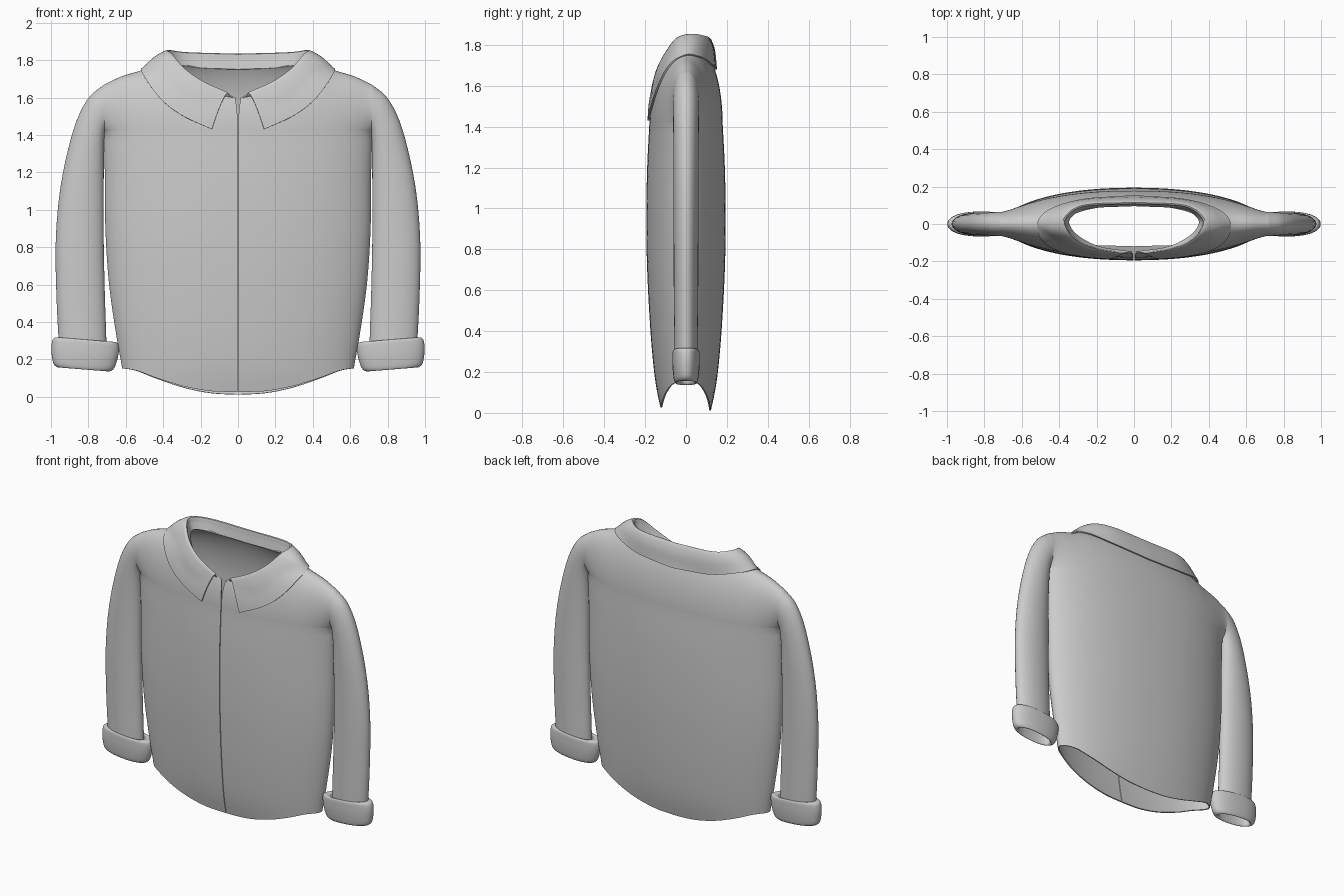
import bpy, bmesh, math
from mathutils import Vector

if "Cube" in bpy.data.objects:
    bpy.data.objects.remove(bpy.data.objects["Cube"])

PIT, ARM = 1.42, 0.715      # armpit height, armhole x


def smooth(keys, t):
    """Cubic interpolation through (t, value, ...) keys."""
    n = len(keys)
    t = min(max(t, keys[0][0]), keys[-1][0])
    i = 0
    while i < n - 2 and t > keys[i + 1][0]:
        i += 1
    val = lambda k: Vector(keys[k][1:] + (0,) * (4 - len(keys[k])))

    def slope(k):
        a, b = max(k - 1, 0), min(k + 1, n - 1)
        return (val(b) - val(a)) / (keys[b][0] - keys[a][0])
    d = keys[i + 1][0] - keys[i][0]
    s = (t - keys[i][0]) / d
    return (val(i) * (2*s**3 - 3*s*s + 1) + slope(i) * d * (s**3 - 2*s*s + s)
            + val(i + 1) * (3*s*s - 2*s**3) + slope(i + 1) * d * (s**3 - s*s))


def path(points, f):
    keys = [(i,) + tuple(p) for i, p in enumerate(points)]
    return smooth(keys, f * (len(points) - 1))


def add_grid(bm, rows, closed=False):
    vs = [[bm.verts.new(p) for p in r] for r in rows]
    for a, b in zip(vs, vs[1:]):
        m = len(a)
        for j in range(m if closed else m - 1):
            k = (j + 1) % m
            bm.faces.new((a[j], a[k], b[k], b[j]))


def finish(bm, name, thick=0.0):
    bmesh.ops.remove_doubles(bm, verts=bm.verts, dist=0.0008)
    bmesh.ops.dissolve_degenerate(bm, edges=bm.edges, dist=0.0001)
    bmesh.ops.recalc_face_normals(bm, faces=bm.faces)
    me = bpy.data.meshes.new(name)
    bm.to_mesh(me)
    bm.free()
    ob = bpy.data.objects.new(name, me)
    bpy.context.collection.objects.link(ob)
    mir = ob.modifiers.new("mirror", 'MIRROR')
    mir.merge_threshold = 0.0008
    if thick:
        sol = ob.modifiers.new("cloth", 'SOLIDIFY')
        sol.thickness, sol.offset = thick, 0
    bpy.ops.object.select_all(action='DESELECT')
    ob.select_set(True)
    bpy.context.view_layer.objects.active = ob
    bpy.ops.object.convert(target='MESH')
    bpy.ops.object.shade_smooth_by_angle(angle=math.radians(40))
    return ob


# Torso outline, depth, hem and neckline
WIDTH = [(0, .60), (.15, .615), (.3, .642), (.6, .685), (.9, .705), (1.2, .708), (PIT, ARM)]
DEPTH = [(0, .115), (.1, .137), (.2, .152), (.4, .17), (.7, .186), (.95, .19), (1.2, .186), (PIT, .175)]
HEM = [(0, .012), (.15, .02), (.3, .05), (.45, .10), (.55, .14), (.63, .155)]
SHOULDER = [(.38, 1.785), (.45, 1.77), (.52, 1.74), (.62, 1.71), (ARM, 1.665)]
NECK = {-1: [(0, 1.60), (.1, 1.61), (.2, 1.64), (.3, 1.71)] + SHOULDER,
        1: [(0, 1.755), (.2, 1.76), (.3, 1.775)] + SHOULDER}
NECK_Y = {-1: .15, 1: .105}


def lens(u):
    return max(0, 1 - u**2.2)**.57


def upper_y(x, w, side):
    """Half thickness of the chest above the armpit line."""
    u = min(x / ARM, 1)
    base = .175 * lens(u)
    n = NECK_Y[side] * math.sqrt(max(0, 1 - (x / .38)**2))
    return math.sqrt(max(0, base**2 * (1 - w*w) + u**6 * 4*w*(1 - w) * .06**2 + (n * w)**2))


def torso_rows(side):
    us = [math.sin(i / 28 * math.pi / 2) for i in range(29)]
    rows = []
    for i in range(24):
        row = []
        for u in us:
            hem = smooth(HEM, u * .62)[0] + (.015 if side < 0 else 0) * (1 - u)
            z = hem + (PIT - hem) * i / 24
            x = u * smooth(WIDTH, z)[0]
            gap = .002 * max(0, 1 - 4*u) if side < 0 else 0
            row.append((x + gap, side * smooth(DEPTH, z)[0] * lens(u), z))
        rows.append(row)
    for i in range(17):
        w = (1 - math.cos(math.pi * i / 16)) / 2
        row = []
        for u in us:
            x = u * ARM
            z = PIT + w * (smooth(NECK[side], x)[0] - PIT)
            gap = (.002 + .014 * w**3) * max(0, 1 - 4*u) if side < 0 else 0
            row.append((x + gap, side * upper_y(x, w, side), z))
        rows.append(row)
    return rows


# Sleeve edges from armhole to wrist
INNER = [(ARM, PIT), (.718, 1.385), (.721, 1.28), (.722, 1.08), (.722, .83), (.716, .55), (.708, .3), (.71, .2)]
OUTER = [(ARM, 1.665), (.80, 1.59), (.875, 1.43), (.942, 1.14), (.97, .845), (.967, .55), (.955, .3), (.95, .2)]


def sleeve_rows(side):
    rows = []
    for i in range(33):
        a, b = path(INNER, i / 32), path(OUTER, i / 32)
        row = []
        for j in range(17):
            w = (1 - math.cos(math.pi * j / 16)) / 2
            p = a.lerp(b, w)
            row.append((p.x, side * (.06 - .006 * i / 32) * math.sqrt(max(0, 4*w*(1 - w))), p.y))
        rows.append(row)
    return rows


bm = bmesh.new()
for side in (-1, 1):
    add_grid(bm, torso_rows(side))
    add_grid(bm, sleeve_rows(side))
finish(bm, "shirt_body", .008)

# Folded collar: stand base, fold line and outer edge, from front to back
BASE = [(.012, -.15, 1.595), (.17, -.128, 1.63), (.27, -.085, 1.69), (.335, -.03, 1.76),
        (.345, .03, 1.775), (.25, .085, 1.76), (0, .10, 1.75)]
FOLD = [(.062, -.158, 1.62), (.19, -.14, 1.68), (.29, -.105, 1.75), (.36, -.045, 1.83),
        (.375, .03, 1.85), (.27, .10, 1.838), (0, .115, 1.83)]
EDGE = [(.14, -.168, 1.43), (.30, -.155, 1.505), (.42, -.115, 1.60), (.515, -.02, 1.74),
        (.46, .07, 1.74), (.27, .13, 1.70), (0, .147, 1.68)]


def clear_body(p):
    """Keep the collar just outside the chest surface."""
    side = -1 if p.y < 0 else 1
    w = (p.z - PIT) / (smooth(NECK[side], p.x)[0] - PIT)
    if w < 1:
        y = upper_y(p.x, max(w, 0), side) + .011
        p.y = side * max(abs(p.y), y)
    return p


bm = bmesh.new()
rows = []
for i in range(41):
    a, f, e = (path(c, i / 40) for c in (BASE, FOLD, EDGE))
    out = Vector((f.x - a.x * .8, f.y * 1.5, 0))
    out = out.normalized() if out.length else out
    mid = f.lerp(e, .45) + out * .008 + Vector((0, 0, .012))
    prof = [a, a.lerp(f, .6), f, mid, e]
    row = []
    for k in range(17):
        p = path(prof, k / 16)
        row.append(clear_body(p) if k > 9 else p)
    if i == 40:
        for p in row:
            p.x = 0
    rows.append(row)
add_grid(bm, rows)
finish(bm, "collar", .009)

# Turned-up cuffs
CUFF = [(.122, .042, .03), (.122, .042, -.05), (.128, .046, -.072), (.142, .053, -.074),
        (.163, .06, -.055), (.177, .066, .0), (.18, .067, .045), (.174, .066, .074),
        (.155, .06, .084), (.12, .05, .078)]
bm = bmesh.new()
rows = []
for i in range(37):
    hx, hy, dz = path(CUFF, i / 36)
    ring = []
    for j in range(40):
        t = math.tau * j / 40
        c, s = math.cos(t), math.sin(t)
        x = hx * math.copysign(abs(c)**.9, c)
        ring.append((.82 + x - .08 * dz, hy * math.copysign(abs(s)**.9, s), .222 + dz + .08 * x))
    rows.append(ring)
add_grid(bm, rows, closed=True)
finish(bm, "cuffs")
